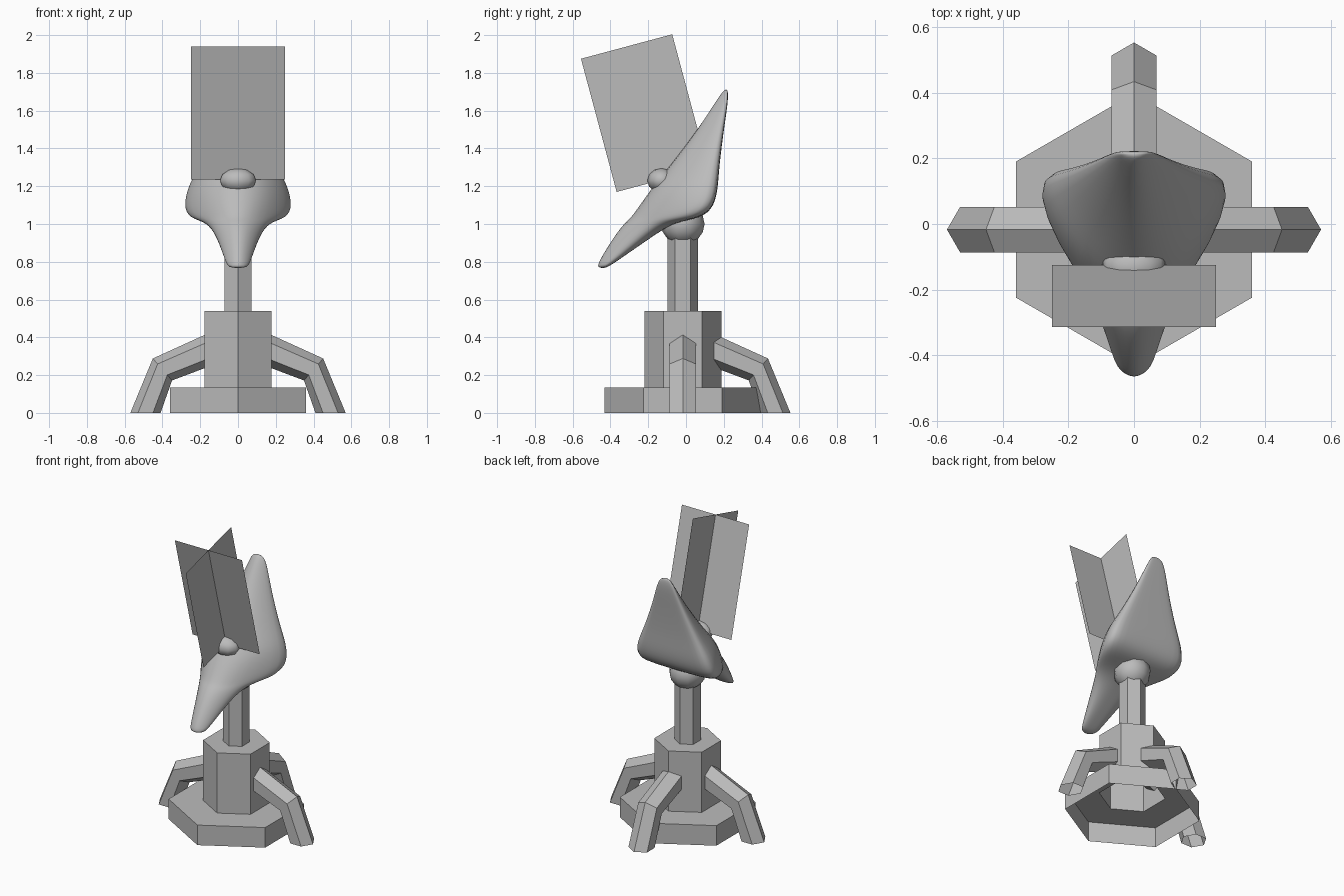
import bpy, bmesh, math
from mathutils import Vector, Matrix

cube = bpy.data.objects.get("Cube")
if cube:
    bpy.data.objects.remove(cube, do_unlink=True)

grey = bpy.data.materials.new("plain grey")
grey.use_nodes = True
grey.diffuse_color = (0.5, 0.5, 0.5, 1)
grey.node_tree.nodes["Principled BSDF"].inputs["Base Color"].default_value = (0.5, 0.5, 0.5, 1)

CY = -0.017  # y of the pedestal axis


def finish(name, bm):
    bmesh.ops.recalc_face_normals(bm, faces=bm.faces)
    mesh = bpy.data.meshes.new(name)
    bm.to_mesh(mesh)
    bm.free()
    mesh.materials.append(grey)
    obj = bpy.data.objects.new(name, mesh)
    bpy.context.collection.objects.link(obj)
    return obj


def loft(name, rings, caps=False):
    """Skin a list of equally sized point rings."""
    bm = bmesh.new()
    loops = [[bm.verts.new(p) for p in ring] for ring in rings]
    n = len(loops[0])
    for a, b in zip(loops, loops[1:]):
        for i in range(n):
            j = (i + 1) % n
            bm.faces.new((a[i], a[j], b[j], b[i]))
    if caps:
        bm.faces.new(loops[0])
        bm.faces.new(loops[-1])
    return finish(name, bm)


def smooth(obj, angle):
    bpy.ops.object.select_all(action='DESELECT')
    obj.select_set(True)
    bpy.context.view_layer.objects.active = obj
    bpy.ops.object.shade_smooth_by_angle(angle=math.radians(angle))


hexagon = [(math.sin(k * math.pi / 3), math.cos(k * math.pi / 3)) for k in range(6)]

# Stepped six-sided pedestal, open underneath
steps = [(0.415, 0), (0.415, 0.135), (0.204, 0.135), (0.204, 0.54), (0.081, 0.54), (0.081, 0.93)]
loft("pedestal", [[(r * s, CY + r * c, z) for s, c in hexagon] for r, z in steps])

# Bent six-sided legs: station centre (radius, height) and ridge offset
stations = [((0.13, 0.343), (0.031, 0.077)), ((0.40, 0.23), (0.051, 0.058)), ((0.49, 0), (0.08, 0))]
for name, turn in (("right_leg", 0), ("rear_leg", 90), ("left_leg", 180)):
    spin = Matrix.Translation((0, CY, 0)) @ Matrix.Rotation(math.radians(turn), 4, 'Z')
    loft(name, [[spin @ Vector((r + dr * c, 0.08 * s, z + dz * c)) for s, c in hexagon]
                for (r, z), (dr, dz) in stations])


def ball(name, centre, radii, u, v):
    bm = bmesh.new()
    bmesh.ops.create_uvsphere(bm, u_segments=u, v_segments=v, radius=1,
                              matrix=Matrix.Translation(centre) @ Matrix.Diagonal((*radii, 1)))
    obj = finish(name, bm)
    smooth(obj, 50)
    return obj


# Swivel joint and the boss on the dish ridge
ball("swivel_ball", (0, CY, 1.0), (0.115, 0.115, 0.11), 10, 8)
ball("feed_boss", (0, -0.13, 1.23), (0.1, 0.075, 0.065), 10, 6)

# Dish shell: height, ridge y, cheek x and y, wing x and y, back y
slices = [
    (0.765, -0.475, 0.04, -0.46, 0.055, -0.44, -0.425),
    (0.80, -0.475, 0.05, -0.44, 0.075, -0.385, -0.37),
    (0.94, -0.40, 0.085, -0.33, 0.13, -0.23, -0.17),
    (1.01, -0.355, 0.12, -0.25, 0.19, -0.10, -0.06),
    (1.03, -0.34, 0.15, -0.20, 0.30, 0.05, 0.08),
    (1.09, -0.29, 0.17, -0.17, 0.34, 0.14, 0.15),
    (1.20, -0.20, 0.18, -0.12, 0.305, 0.165, 0.17),
    (1.30, -0.115, 0.13, -0.04, 0.245, 0.17, 0.175),
    (1.50, 0.05, 0.075, 0.09, 0.14, 0.195, 0.2),
    (1.66, 0.16, 0.035, 0.175, 0.075, 0.22, 0.225),
    (1.715, 0.205, 0.02, 0.205, 0.04, 0.215, 0.22),
]
rings = []
for z, yr, xc, yc, xw, yw, yb in slices:
    half = [(xc, yc, z), (xw, yw, z), (xw * 0.6, yb, z)]
    rings.append([(0, yr, z)] + half + [(0, yb, z)] + [(-x, y, h) for x, y, h in reversed(half)])
dish = loft("dish", rings, caps=True)
sub = dish.modifiers.new("rounding", 'SUBSURF')
sub.levels = sub.render_levels = 2
for p in dish.data.polygons:
    p.use_smooth = True

# Two crossed sheets leaning forward
lean = Matrix.Translation((0, -0.22, 1.587)) @ Matrix.Rotation(math.radians(15), 4, 'X')
for name, across in (("cross_sheet_wide", Vector((0.25, 0, 0))), ("cross_sheet_deep", Vector((0, 0.25, 0)))):
    bm = bmesh.new()
    up = Vector((0, 0, 0.365))
    bm.faces.new([bm.verts.new(lean @ p) for p in (-across - up, across - up, across + up, up - across)])
    finish(name, bm)
